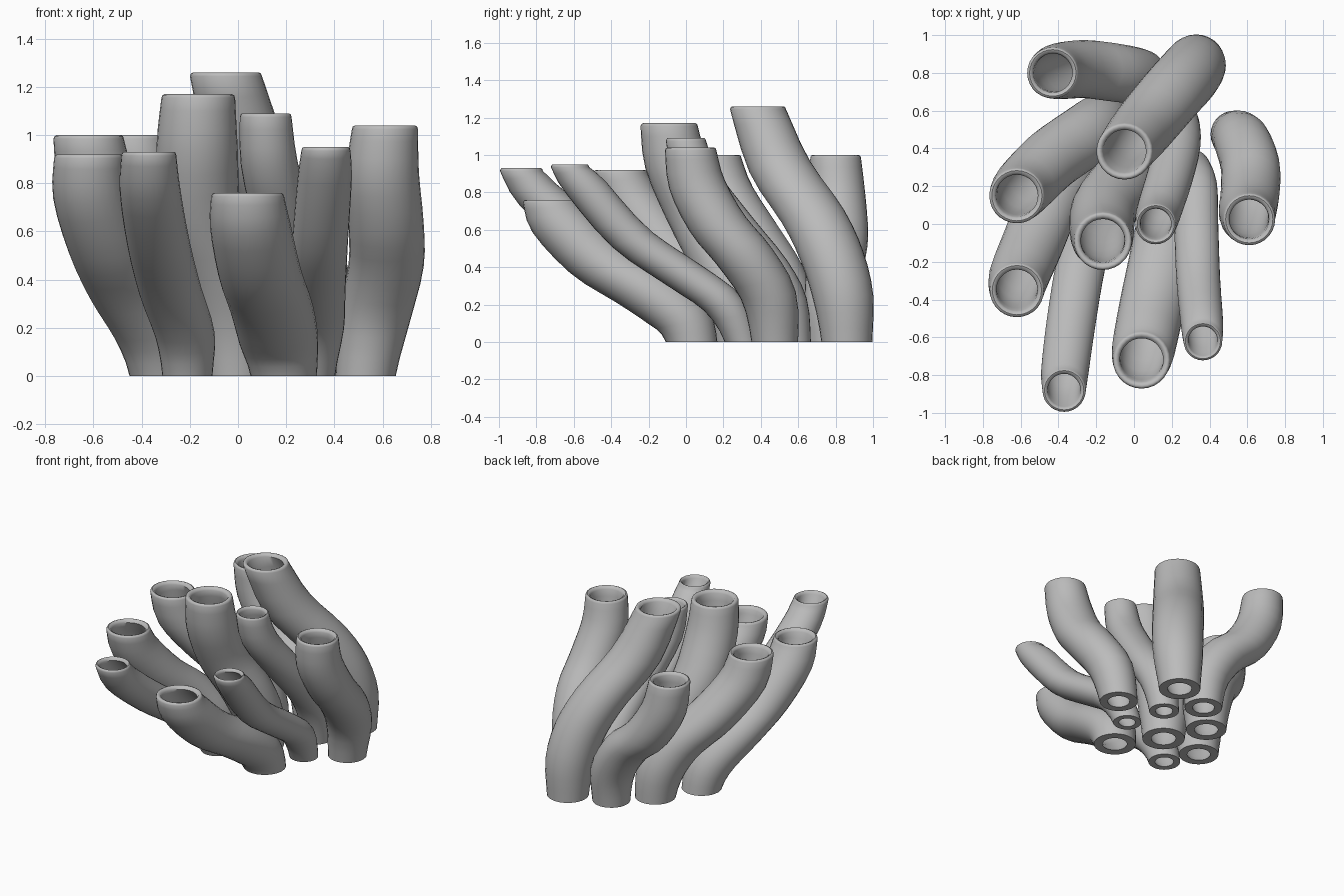
import bpy
import bmesh
from math import cos, sin, pi
from mathutils import Vector

cube = bpy.data.objects.get("Cube")
if cube:
    bpy.data.objects.remove(cube, do_unlink=True)

grey = bpy.data.materials.new("sponge grey")
grey.use_nodes = True
colour = (0.5, 0.5, 0.5, 1)
grey.diffuse_color = colour
grey.node_tree.nodes["Principled BSDF"].inputs["Base Color"].default_value = colour

UP = Vector((0, 0, 1))
SIDES = 28
STEPS = 3
SWELL = (0.8, 0.95, 1, 1, 0.97, 0.88)   # relative thickness at each path point


def spline(a, b, c, d, t):
    """Smooth curve through b and c, works for vectors and numbers."""
    return b + (c - a) * (t / 2) + (a * 2 - b * 5 + c * 4 - d) * (t * t / 2) \
        + (b * 3 - a - c * 3 + d) * (t ** 3 / 2)


def sample(values, first, last):
    """Resample a list of control values, with ghost values at both ends."""
    v = [first] + values + [last]
    out = [spline(*v[i:i + 4], s / STEPS)
           for i in range(len(values) - 1) for s in range(STEPS)]
    return out + [values[-1]]


def tube(name, radius, *points):
    pts = [Vector(p) for p in points]
    rise = UP * 0.15
    path = sample(pts, pts[0] - rise, pts[-1] + rise)
    swell = sample(list(SWELL), SWELL[0], SWELL[-1])
    last = len(path) - 1

    # Sections lean only partly with the path and are level at both ends
    axes = [UP]
    for i in range(1, last):
        lean = min(i, last - i, 3) / 3
        tangent = (path[i + 1] - path[i - 1]).normalized()
        axes.append((tangent * lean + UP * 1.5).normalized())
    axes.append(UP)
    outer = [(p, n, radius * s) for p, n, s in zip(path, axes, swell)]
    top, _, top_r = outer.pop()

    # Rounded lip around the mouth
    lip = [(top - UP * drop, UP, top_r * f)
           for drop, f in ((0.015, 1), (0.004, 0.97), (0, 0.91), (0.005, 0.82), (0.02, 0.76))]

    # Inner wall narrows to a small hole in the foot
    inner = [(p, n, r * (0.58 if p == path[0] else 0.74)) for p, n, r in reversed(outer)]

    bm = bmesh.new()
    rings = []
    for centre, axis, r in outer + lip + inner:
        turn = UP.rotation_difference(axis)
        rings.append([bm.verts.new(centre + turn @ Vector((r * cos(a), r * sin(a), 0)))
                      for a in (2 * pi * k / SIDES for k in range(SIDES))])
    for i, low in enumerate(rings):
        high = rings[(i + 1) % len(rings)]
        for k in range(SIDES):
            j = (k + 1) % SIDES
            bm.faces.new((low[k], low[j], high[j], high[k]))
    bmesh.ops.recalc_face_normals(bm, faces=bm.faces)
    mesh = bpy.data.meshes.new(name)
    bm.to_mesh(mesh)
    bm.free()
    mesh.materials.append(grey)
    obj = bpy.data.objects.new(name, mesh)
    bpy.context.collection.objects.link(obj)
    bpy.ops.object.select_all(action="DESELECT")
    obj.select_set(True)
    bpy.context.view_layer.objects.active = obj
    bpy.ops.object.shade_smooth_by_angle(angle=pi / 4)


# Back row
tube("back_tall_tube", 0.17, (.33, .86, 0), (.325, .84, .24), (.28, .78, .46),
     (.19, .68, .67), (.04, .5, .94), (-.05, .385, 1.26))
tube("back_right_tube", 0.154, (.05, .77, 0), (.03, .78, .22), (-.09, .8, .42),
     (-.26, .82, .57), (-.39, .81, .78), (-.43, .8, 1))

# Middle rows
tube("right_rear_tube", 0.166, (-.15, .56, 0), (-.18, .53, .2), (-.27, .46, .38),
     (-.44, .34, .57), (-.58, .2, .8), (-.62, .15, 1))
tube("right_front_tube", 0.163, (-.32, .28, 0), (-.36, .22, .18), (-.46, .08, .36),
     (-.54, -.11, .53), (-.61, -.28, .75), (-.62, -.35, .92))
tube("centre_tall_tube", 0.174, (-.01, .29, 0), (-.03, .27, .22), (-.08, .19, .44),
     (-.16, .07, .68), (-.17, -.05, .95), (-.165, -.09, 1.17))
tube("centre_slim_tube", 0.122, (.22, .57, 0), (.23, .53, .22), (.23, .42, .41),
     (.19, .25, .62), (.13, .06, .88), (.115, 0, 1.09))
tube("left_tube", 0.156, (.53, .475, 0), (.57, .44, .25), (.615, .31, .46),
     (.615, .17, .63), (.6, .06, .84), (.61, .025, 1.04))

# Front row
tube("front_left_slim_tube", 0.116, (.31, .3, 0), (.33, .2, .2), (.33, 0, .35),
     (.34, -.29, .55), (.36, -.53, .82), (.365, -.62, .95))
tube("front_short_tube", 0.172, (.19, .03, 0), (.17, -.04, .14), (.14, -.22, .28),
     (.09, -.46, .43), (.05, -.66, .63), (.04, -.72, .76))
tube("front_right_slim_tube", 0.13, (-.21, .06, 0), (-.22, -.02, .17), (-.28, -.21, .35),
     (-.33, -.5, .55), (-.365, -.77, .77), (-.37, -.88, .93))
